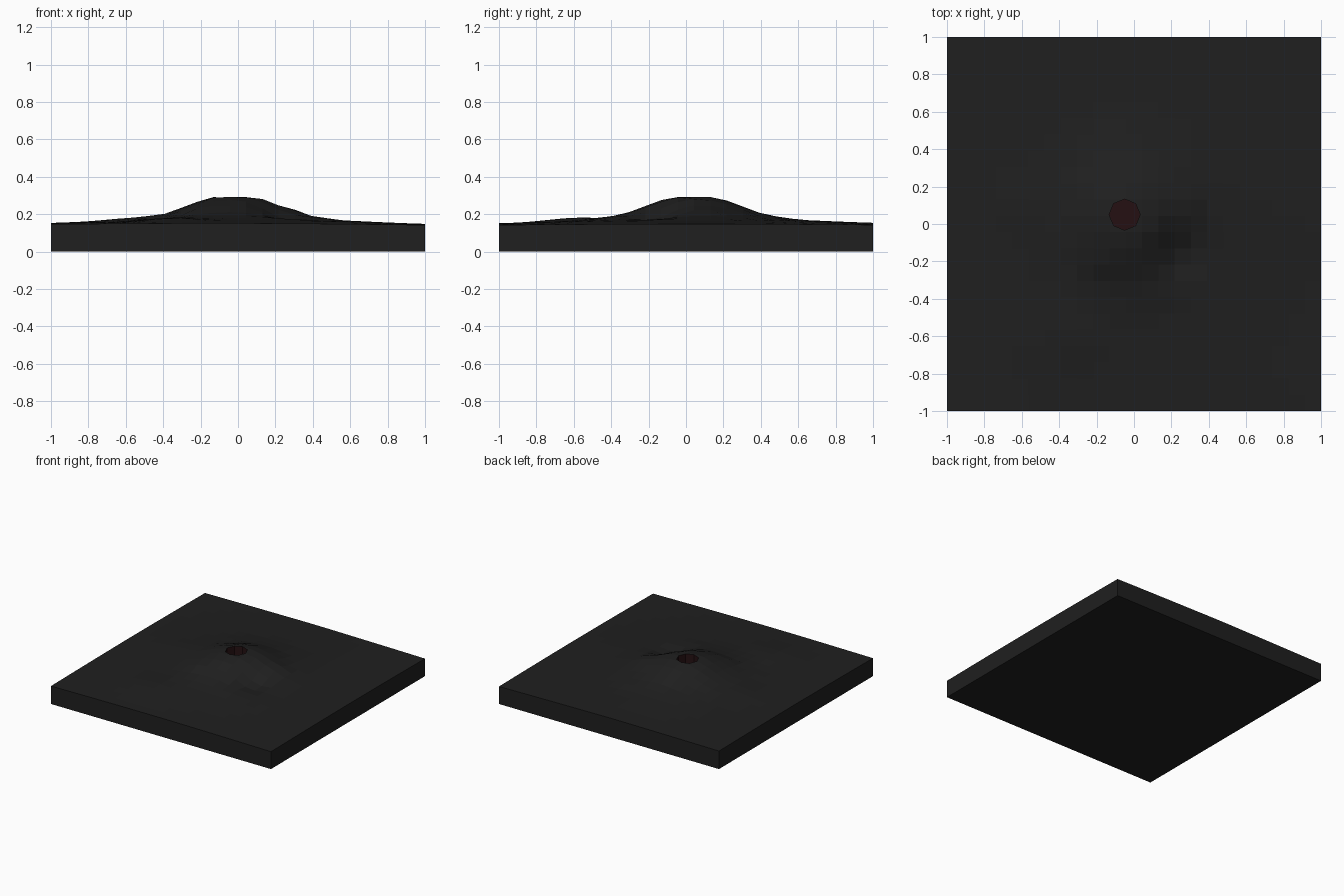
import bpy, bmesh, math
from mathutils import Matrix

if "Cube" in bpy.data.objects:
    bpy.data.objects.remove(bpy.data.objects["Cube"])

N = 23                      # grid cells per side
CX, CY, R = -0.05, 0.05, 0.083
FLOOR = 0.14


def material(name, rgb):
    m = bpy.data.materials.new(name)
    m.diffuse_color = (*rgb, 1)
    m.use_nodes = True
    m.node_tree.nodes["Principled BSDF"].inputs["Base Color"].default_value = m.diffuse_color
    return m


rock = material("dark_rock", (0.014, 0.014, 0.014))
glow = material("deep_red", (0.018, 0.005, 0.006))

PROFILE = [(0, .292), (.13, .292), (.22, .258), (.38, .198), (.57, .170),
           (.8, .160), (1.0, .153), (1.5, .146)]


def radial(r):
    for (a, za), (b, zb) in zip(PROFILE, PROFILE[1:]):
        if r <= b:
            return za + (zb - za) * (r - a) / (b - a)
    return PROFILE[-1][1]


def lump(x, y, px, py, size, amount):
    return amount * math.exp(-((x - px) ** 2 + (y - py) ** 2) / size ** 2)


def height(x, y):
    z = radial(math.hypot(x + .02, y - .04))
    z += lump(x, y, -.35, -.6, .2, .018)      # low outlying mounds
    z += lump(x, y, -.6, .1, .15, .010)
    z += lump(x, y, -.2, -.2, .09, .015)
    z += lump(x, y, .30, .1, .06, .015)       # eroded shelf
    z -= lump(x, y, .24, -.16, .13, .050)     # collapsed flank
    z -= .004 * max(x, 0)
    return z


# Terrain slab: faceted height field with skirt and flat base
bm = bmesh.new()
coords = [-1 + 2 * i / N for i in range(N + 1)]
top = [[bm.verts.new((x, y, height(x, y))) for y in coords] for x in coords]
for i in range(N):
    for j in range(N):
        bm.faces.new((top[i][j], top[i + 1][j], top[i + 1][j + 1], top[i][j + 1]))
edges = [e for e in bm.edges if e.is_boundary]
ret = bmesh.ops.extrude_edge_only(bm, edges=edges)
for v in ret["geom"]:
    if isinstance(v, bmesh.types.BMVert):
        v.co.z = 0
bottom = [e for e in bm.edges if e.is_boundary]
bmesh.ops.contextual_create(bm, geom=bottom)
bmesh.ops.recalc_face_normals(bm, faces=bm.faces)
mesh = bpy.data.meshes.new("terrain_slab")
bm.to_mesh(mesh)
bm.free()
slab = bpy.data.objects.new("terrain_slab", mesh)
bpy.context.collection.objects.link(slab)
mesh.materials.append(rock)


def octagon(name, radius, z0, z1, mat):
    b = bmesh.new()
    bmesh.ops.create_cone(b, cap_ends=True, segments=8, radius1=radius, radius2=radius,
                          depth=z1 - z0, matrix=Matrix.Translation((CX, CY, (z0 + z1) / 2)))
    # keep corners on the axes
    m = bpy.data.meshes.new(name)
    b.to_mesh(m)
    b.free()
    m.materials.append(mat)
    o = bpy.data.objects.new(name, m)
    bpy.context.collection.objects.link(o)
    return o


# Vent hole cut into the summit
cutter = octagon("vent_cutter", R, FLOOR, .5, rock)
mod = slab.modifiers.new("vent", "BOOLEAN")
mod.operation = "DIFFERENCE"
mod.solver = "EXACT"
mod.object = cutter
bpy.context.view_layer.objects.active = slab
slab.select_set(True)
bpy.ops.object.modifier_apply(modifier="vent")
bpy.data.objects.remove(cutter)

# Red faces inside the vent
slab.data.materials.append(glow)
for p in slab.data.polygons:
    d = math.hypot(p.center.x - CX, p.center.y - CY)
    wall = abs(p.normal.z) < .05 and d < R + .01
    floor = d < R and abs(p.center.z - FLOOR) < .005
    if wall or floor:
        p.material_index = 1
